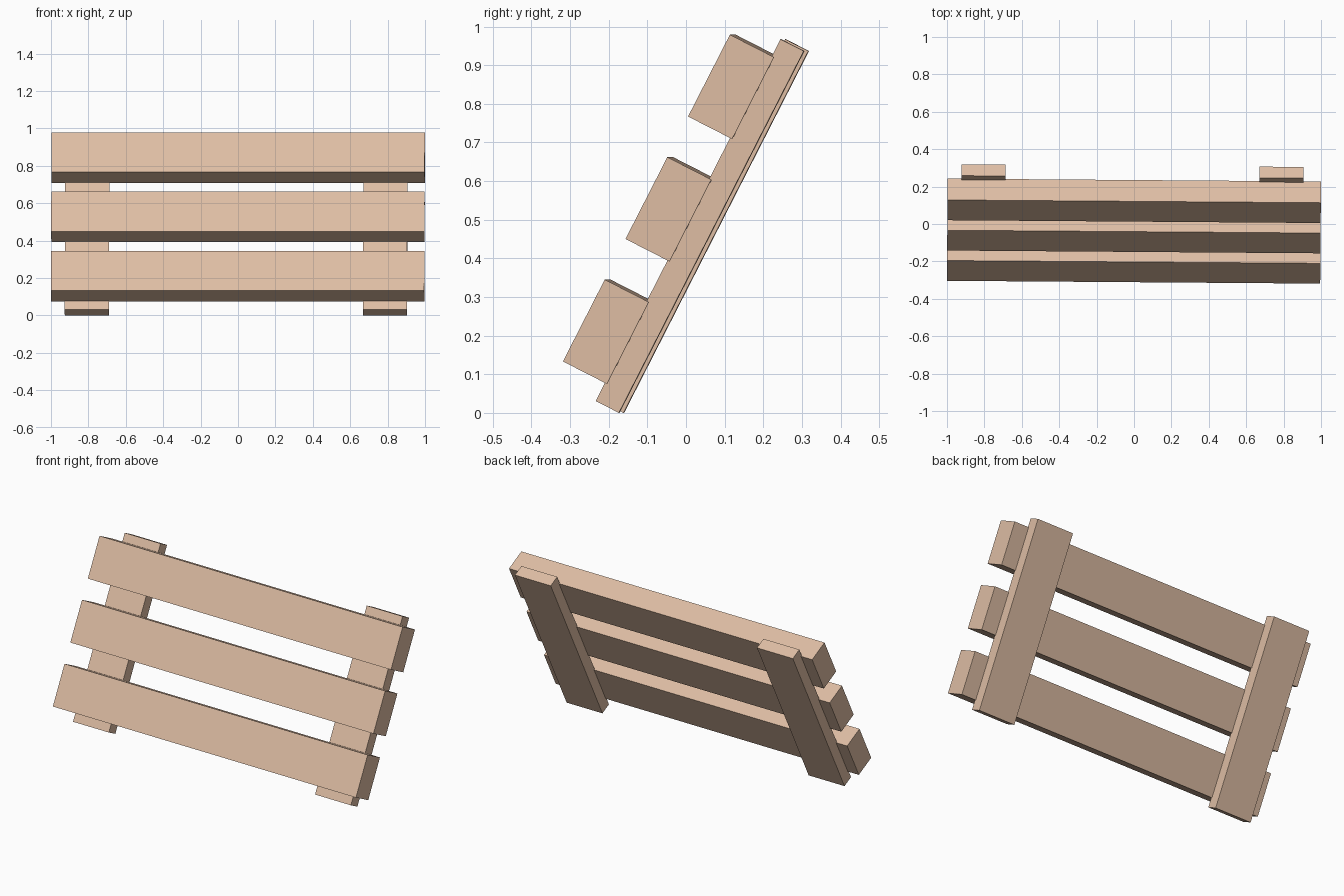
import bpy, math
from mathutils import Matrix, Vector

if "Cube" in bpy.data.objects:
    bpy.data.objects.remove(bpy.data.objects["Cube"])

wood = bpy.data.materials.new("light_wood")
wood.diffuse_color = (0.73, 0.51, 0.37, 1)
wood.use_nodes = True
wood.node_tree.nodes["Principled BSDF"].inputs["Base Color"].default_value = wood.diffuse_color

# Leaning frame: local x across, local y along the posts, local z towards the front
up = Vector((0, 0.455, 0.8905)).normalized()
out = Vector((0, -up.z, up.y))
lean = Matrix(((1, 0, 0), up, out)).transposed().to_4x4()
frame = (Matrix.Rotation(-0.0075, 4, 'Z')
         @ Matrix.Translation((0, -0.167, 0)) @ lean)


def board(name, x, u, n):
    """Box given by (min, max) ranges in the leaning frame."""
    bpy.ops.mesh.primitive_cube_add(size=1)
    ob = bpy.context.object
    ob.name = name
    ranges = (x, u, n)
    centre = Matrix.Translation([(a + b) / 2 for a, b in ranges])
    size = Matrix.Diagonal([b - a for a, b in ranges] + [1])
    ob.data.transform(frame @ centre @ size)
    ob.data.materials.append(wood)


# Two rear posts
board("left_post", (-0.925, -0.689), (0, 1.052), (0, 0.0675))
board("right_post", (0.669, 0.905), (0, 1.052), (0, 0.0675))

# Three front slats
for i, name in enumerate(("lower_slat", "middle_slat", "upper_slat")):
    u = 0.053 + 0.356 * i
    board(name, (-0.998, 0.998), (u, u + 0.238), (0.061, 0.189))
